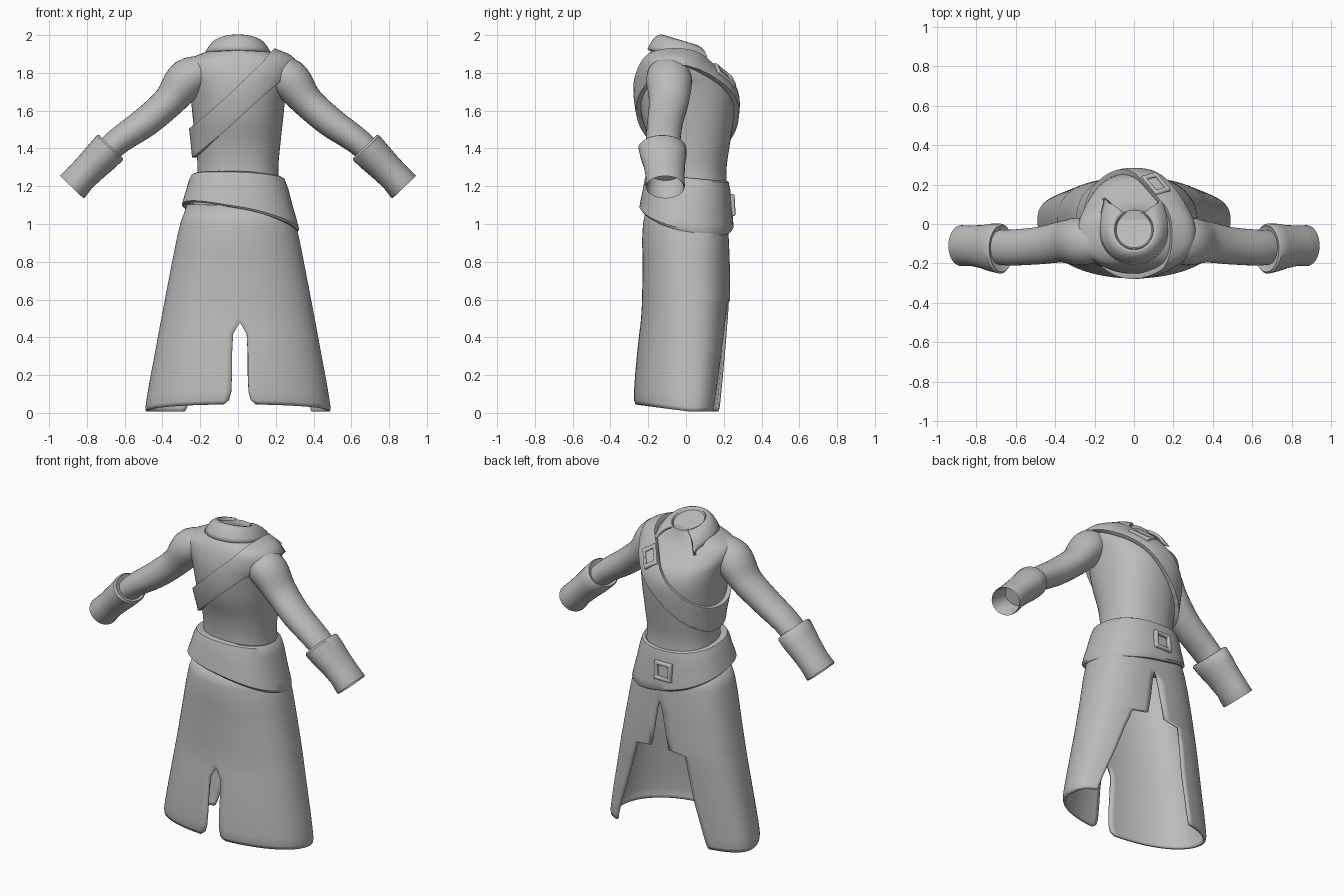
import bpy, bmesh
from math import sin, cos, pi, acos, radians
from mathutils import Vector

cube = bpy.data.objects.get("Cube")
if cube:
    bpy.data.objects.remove(cube, do_unlink=True)

cloth = bpy.data.materials.new("grey_cloth")
cloth.use_nodes = True
GREY = (0.5, 0.5, 0.5, 1)
cloth.diffuse_color = GREY
cloth.node_tree.nodes["Principled BSDF"].inputs["Base Color"].default_value = GREY


def finish(name, bm, angle=40):
    bmesh.ops.recalc_face_normals(bm, faces=bm.faces)
    mesh = bpy.data.meshes.new(name)
    bm.to_mesh(mesh)
    bm.free()
    ob = bpy.data.objects.new(name, mesh)
    bpy.context.collection.objects.link(ob)
    mesh.materials.append(cloth)
    bpy.ops.object.select_all(action='DESELECT')
    ob.select_set(True)
    bpy.context.view_layer.objects.active = ob
    bpy.ops.object.shade_smooth_by_angle(angle=radians(angle))
    return ob


def dense(rows, k=4):
    """Smooth interpolation between rows of numbers."""
    out = []
    for i in range(len(rows) - 1):
        a, b, c, d = (rows[min(max(i + j, 0), len(rows) - 1)] for j in (-1, 0, 1, 2))
        for s in range(k):
            t = s / k
            out.append([q + t * (r - p) / 2 + t * t * (p - 2.5 * q + 2 * r - d_ / 2)
                        + t ** 3 * (1.5 * (q - r) + (d_ - p) / 2)
                        for p, q, r, d_ in zip(a, b, c, d)])
    return out + [list(rows[-1])]


def loft(rings, closed=True, caps=False, bm=None):
    bm = bm or bmesh.new()
    grid = [[bm.verts.new(p) for p in ring] for ring in rings]
    n = len(grid[0])
    for lo, hi in zip(grid, grid[1:]):
        for i in range(n if closed else n - 1):
            j = (i + 1) % n
            bm.faces.new((lo[i], lo[j], hi[j], hi[i]))
    if caps:
        bm.faces.new(grid[0])
        bm.faces.new(grid[-1])
    return bm


def spow(v, e):
    return abs(v) ** e * (1 if v >= 0 else -1)


def oval(a, hw, y0, y1, n=2.2):
    """Point on a rounded oval, counted from the +x side."""
    return (hw * spow(cos(a), 2 / n), (y0 + y1) / 2 + (y1 - y0) / 2 * spow(sin(a), 2 / n))


def angles(n):
    return [2 * pi * i / n for i in range(n)]


def modifier(ob, kind, **props):
    m = ob.modifiers.new(kind.lower(), kind)
    for key, value in props.items():
        setattr(m, key, value)


# Bodice: half width, rear y, front y, z
bodice_rows = [(.24, -.19, .20, 1.08), (.222, -.175, .215, 1.2), (.214, -.17, .215, 1.3),
               (.224, -.188, .232, 1.42), (.238, -.23, .252, 1.55), (.25, -.25, .258, 1.66),
               (.265, -.252, .23, 1.74), (.285, -.243, .17, 1.8), (.28, -.224, .11, 1.86),
               (.2, -.2, .085, 1.9), (.13, -.17, .075, 1.925), (.1, -.13, .07, 1.94)]
rings = [[(*oval(a, w, y0, y1), z) for a in angles(64)]
         for w, y0, y1, z in dense(bodice_rows)]
bodice = finish("bodice", loft(rings, caps=True))

# Diagonal strap: a slab of the bodice surface, thickened outward
bm = bmesh.new()
bm.from_mesh(bodice.data)
across = Vector((.69, 0, -.72)).normalized()
centre = Vector((.25, 0, 1.88))
for offset, side in ((.057, 1), (-.065, -1)):
    bmesh.ops.bisect_plane(bm, geom=bm.verts[:] + bm.edges[:] + bm.faces[:],
                           plane_co=centre + across * offset,
                           plane_no=across * side, clear_outer=True)
strap = finish("shoulder_strap", bm)
modifier(strap, 'SOLIDIFY', thickness=.026, offset=1)
modifier(strap, 'BEVEL', width=.011, segments=3)


# Sleeves and cuffs: tubes running along the arm, mirrored
def tube(name, rows, k):
    rows = dense(rows, k) if k > 1 else rows
    rings = []
    for i, (x, y, z, r, ry) in enumerate(rows):
        a, b = rows[max(i - 1, 0)], rows[min(i + 1, len(rows) - 1)]
        t = Vector((b[0] - a[0], 0, b[2] - a[2])).normalized()
        if k == 1:
            t = Vector((.69, 0, -.72))
        side = Vector((-t.z, 0, t.x))
        rings.append([Vector((x, y, z)) + side * r * cos(q) + Vector((0, ry * sin(q), 0))
                      for q in angles(32)])
    ob = finish(name, loft(rings, caps=True))
    modifier(ob, 'MIRROR')


tube("sleeves", [(.14, -.1, 1.82, .07, .08), (.265, -.09, 1.77, .108, .12),
                 (.365, -.09, 1.65, .086, .106), (.49, -.11, 1.54, .08, .095),
                 (.65, -.12, 1.425, .07, .09), (.78, -.11, 1.29, .065, .08)], 5)
tube("cuffs", [(.68, -.12, 1.40, .07, .09), (.672, -.125, 1.41, .088, .118),
               (.68, -.125, 1.402, .096, .127), (.72, -.12, 1.36, .093, .122),
               (.77, -.115, 1.31, .087, .11), (.83, -.11, 1.25, .083, .102),
               (.875, -.11, 1.2, .088, .104), (.88, -.11, 1.195, .086, .102),
               (.875, -.11, 1.2, .08, .096), (.79, -.11, 1.28, .072, .09)], 1)

# Collar: open band folded outward, with hanging points at the front
rings = []
for f in range(7):
    f /= 6
    ring = []
    for i in range(49):
        t = i / 24 - 1
        a = -pi / 2 + t * radians(148)
        inner = Vector((.098 * cos(a), -.03 + .1 * sin(a), 1.965 - .03 * sin(a)))
        point = abs(t) ** 3
        outer = Vector((.175 * cos(a), -.045 + .152 * sin(a), 1.905 - .015 * sin(a)))
        tip = Vector((.155 if t > 0 else -.155, .13, 1.84))
        p = inner.lerp(outer.lerp(tip, point), f)
        p.z += .02 * sin(pi * f)
        ring.append(p)
    rings.append(ring)
collar = finish("collar", loft(rings, closed=False))
modifier(collar, 'SOLIDIFY', thickness=.018, offset=0)

# Neck lining that closes the opening
rings = [[(r * cos(a), -.03 + r * sin(a), z - .03 * sin(a)) for a in angles(32)]
         for r, z in ((.105, 1.89), (.103, 1.962), (.096, 1.968), (.09, 1.958))]
finish("neck_lining", loft(rings, caps=True))

# Waist belt: fraction down, outward shift
belt_profile = [(.03, -.04), (0, -.012), (.03, 0), (.2, .006), (.5, .006), (.8, .008),
                (.95, .008), (1, -.002), (.98, -.03)]
rings = []
for f, out in belt_profile:
    ring = []
    for a in angles(64):
        x, y = oval(a, .245 + (.06 + .014 * cos(a)) * f + out, -.205 - .035 * f - out,
                    .225 + .02 * f + out, 2.3)
        top = 1.255 - .01 * cos(a) - .025 * sin(a)
        bottom = 1.028 - .068 * cos(a) - .055 * sin(a)
        ring.append((x, y, top + (bottom - top) * f))
    rings.append(ring)
finish("waist_belt", loft(rings))

# Skirt: z, half width, rear y, front y, rear slit half width,
# front edge of the left panel, front edge of the right panel
skirt_rows = [(1.1, .262, -.2, .205, 0, .03, .03), (1.0, .298, -.22, .213, 0, .03, .03),
              (.9, .321, -.225, .22, 0, .03, .03), (.84, .333, -.222, .222, 0, .048, .008),
              (.72, .356, -.222, .226, 0, .065, -.015), (.6, .379, -.225, .226, 0, .085, -.04),
              (.585, .382, -.225, .226, 0, .19, -.15), (.5, .398, -.23, .222, 0, .22, -.165),
              (.48, .402, -.232, .22, 0, .23, -.17), (.42, .413, -.24, .216, .036, .25, -.18),
              (.3, .435, -.252, .207, .042, .29, -.2), (.18, .458, -.262, .198, .042, .335, -.23),
              (.08, .475, -.268, .19, .046, .37, -.255), (.03, .482, -.268, .186, .058, .385, -.27),
              (.008, .48, -.262, .18, .085, .39, -.28)]
FRONT, BACK = 2.6, 2.1


def edge_angle(x, w, power):
    return acos(spow(x / w, power / 2))


# Both panels share one mesh, welded above the slits; the rear is rounder than the front
skirt_bm = bmesh.new()
for left in (True, False):
    rings = []
    for z, w, y0, y1, slit, front_left, front_right in skirt_rows:
        mid = .02 * min(1, 1.2 - z)
        if left:
            a0, a1 = -edge_angle(slit + .01, w, BACK), edge_angle(front_left, w, FRONT)
        else:
            a0 = edge_angle(front_right, w, FRONT)
            a1 = 2 * pi - edge_angle(.01 - slit, w, BACK)
        ring = []
        for i in range(41):
            a = a0 + (a1 - a0) * i / 40
            lift = .04 * max(0, -sin(a)) * max(0, 1 - z / .4)
            if sin(a) >= 0:
                x, y = oval(a, w, 2 * mid - y1, y1, FRONT)
            else:
                x, y = oval(a, w, y0, 2 * mid - y0, BACK)
            ring.append((x, y, z + lift))
        rings.append(ring)
    loft(rings, closed=False, bm=skirt_bm)
bmesh.ops.remove_doubles(skirt_bm, verts=skirt_bm.verts, dist=.0005)
skirt = finish("skirt", skirt_bm, 50)
modifier(skirt, 'SOLIDIFY', thickness=.016, offset=0)


# Buckles: beveled square frames
def buckle(name, place, normal, up, width, height):
    z = Vector(normal).normalized()
    x = Vector(up).cross(z).normalized()
    y = z.cross(x)
    h = .012
    rings = [[Vector(place) + x * sx * width * s + y * sy * height * s + z * d
              for sx, sy in ((-1, -1), (1, -1), (1, 1), (-1, 1))]
             for s, d in ((1, -h), (1, h), (.9, h * 1.5), (.68, h * 1.5), (.6, h), (.6, -h))]
    ob = finish(name, loft(rings + rings[:1]), 30)
    modifier(ob, 'BEVEL', width=.006, segments=2)


buckle("belt_buckle", (-.01, .242, 1.1), (0, 1, .06), (0, 0, 1), .06, .058)
buckle("strap_buckle", (.11, .2, 1.785), (.2, .72, .68), (.5, -.4, .6), .045, .07)
